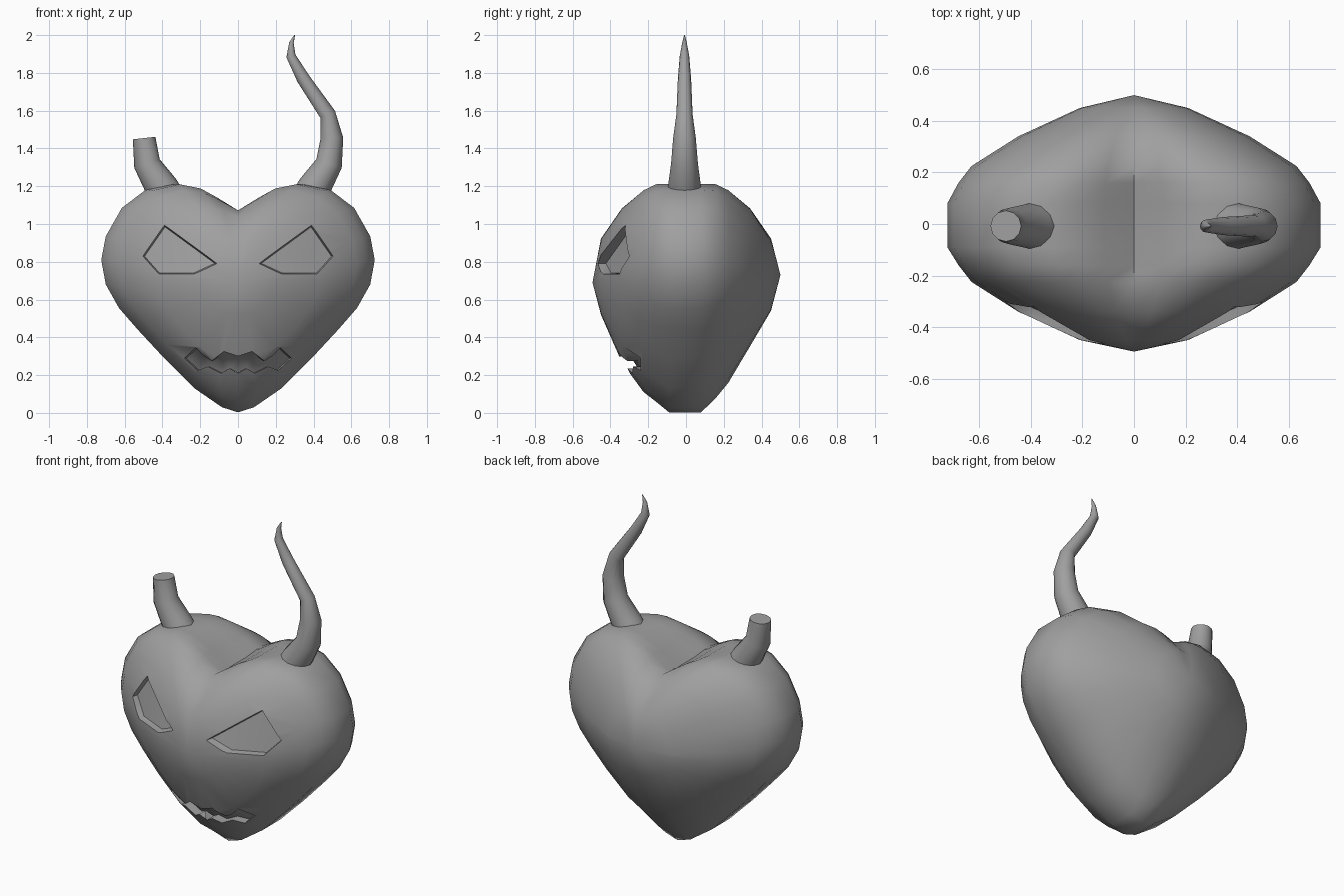
import bpy, bmesh, math
from mathutils import Vector
from mathutils.bvhtree import BVHTree

cube = bpy.data.objects.get("Cube")
if cube:
    bpy.data.objects.remove(cube)

grey = bpy.data.materials.new("matte_grey")
grey.use_nodes = True
GREY = (0.35, 0.35, 0.35, 1)
grey.diffuse_color = GREY
grey.node_tree.nodes["Principled BSDF"].inputs["Base Color"].default_value = GREY


def make_object(name, bm):
    bmesh.ops.recalc_face_normals(bm, faces=bm.faces)
    mesh = bpy.data.meshes.new(name)
    bm.to_mesh(mesh)
    mesh.materials.append(grey)
    obj = bpy.data.objects.new(name, mesh)
    bpy.context.collection.objects.link(obj)
    return obj


def activate(obj):
    bpy.ops.object.select_all(action='DESELECT')
    obj.select_set(True)
    bpy.context.view_layer.objects.active = obj


def smooth(obj, degrees):
    activate(obj)
    bpy.ops.object.shade_smooth_by_angle(angle=math.radians(degrees))


def bridge(bm, a, b):
    n = len(a)
    for i in range(n):
        j = (i + 1) % n
        bm.faces.new((a[i], a[j], b[j], b[i]))


def mirrored(half):
    # closed loop from a half outline whose ends lie on the centre line
    return half + [(-x, z) for x, z in half[-2:0:-1]]


# Heart body: outline rings that shrink and round off towards front and back
MID, WIDE, TALL = 0.72, 0.724, 0.493
HEART = mirrored([(0, 1.06), (.115, 1.135), (.21, 1.188), (.33, 1.213), (.49, 1.18),
                  (.615, 1.085), (.7, .935), (WIDE, .81), (.7, .68), (.63, .555),
                  (.53, .44), (.4, .3), (.23, .13), (.085, .03), (0, .003)])
# depth, width scale, scale above middle, scale below middle, roundness
FRONT = [(-.09, 1, 1, 1, 0), (-.16, .94, 1, .92, .05), (-.225, .87, .95, .85, .2),
         (-.34, .62, .77, .63, .5), (-.45, .29, .42, .28, .95)]
BACK = [(.08, 1, 1, 1, 0), (.16, .94, 1, .89, .05), (.225, .87, .95, .78, .2),
        (.34, .62, .77, .51, .5), (.45, .29, .42, .25, .95)]


def heart_ring(bm, y, sx, up, down, roundness):
    ring = []
    for x, z in HEART:
        h = z - MID
        if h > 0:
            dome = TALL * math.sqrt(1 - (x / WIDE) ** 2)
            h = (h + (dome - h) * roundness) * up
        else:
            bowl = math.copysign(WIDE * math.sqrt(1 - (h / MID) ** 2), x) if x else 0
            x += (bowl - x) * roundness
            h *= down
        ring.append(bm.verts.new((x * sx, y, MID + h)))
    return ring


body_bm = bmesh.new()
rings = [heart_ring(body_bm, *r) for r in FRONT[::-1] + BACK]
for a, b in zip(rings, rings[1:]):
    bridge(body_bm, a, b)
for ring, y, z in ((rings[0], -.495, .69), (rings[-1], .5, .73)):
    apex = body_bm.verts.new((0, y, z))
    for i, v in enumerate(ring):
        body_bm.faces.new((v, ring[(i + 1) % len(ring)], apex))
body = make_object("heart_body", body_bm)
surface = BVHTree.FromBMesh(body_bm)


# Carved recesses whose floors follow the body surface
def front_y(x, z):
    return surface.ray_cast(Vector((x, -2, z)), Vector((0, 1, 0)))[0].y


def carve(name, outline, depth, taper):
    n = len(outline)
    cx = sum(p[0] for p in outline) / n
    cz = sum(p[1] for p in outline) / n
    floor = [(cx + (x - cx) * taper, cz + (z - cz) * taper) for x, z in outline]
    bm = bmesh.new()
    outer = [bm.verts.new((x, -.8, z)) for x, z in outline]
    lip = [bm.verts.new((x, front_y(x, z) - .01, z)) for x, z in outline]
    inner = [bm.verts.new((x, front_y(x, z) + depth, z)) for x, z in floor]
    bridge(bm, outer, lip)
    bridge(bm, lip, inner)
    bm.faces.new(outer)
    bm.faces.new(inner)
    bmesh.ops.triangulate(bm, faces=bm.faces)
    cutter = make_object(name, bm)
    cutter.hide_render = True
    mod = body.modifiers.new(name, 'BOOLEAN')
    mod.operation, mod.solver, mod.object = 'DIFFERENCE', 'EXACT', cutter
    activate(body)
    bpy.ops.object.modifier_apply(modifier=name)
    bpy.data.objects.remove(cutter)


EYE = [(.39, .995), (.11, .79), (.23, .735), (.42, .735), (.505, .83)]
MOUTH = mirrored([(0, .3), (.075, .325), (.14, .275), (.18, .3), (.225, .345),
                  (.285, .29), (.215, .225), (.16, .245), (.09, .21),
                  (.045, .235), (0, .21)])
carve("left_eye_cutter", EYE, .04, .94)
carve("right_eye_cutter", [(-x, z) for x, z in EYE], .04, .94)
carve("mouth_cutter", MOUTH, .06, .96)
smooth(body, 60)

# Horns: tapered tubes along a curved path (x, z, radius)
HORN = [(.34, 1.09, .09), (.405, 1.195, .088), (.482, 1.32, .071),
        (.497, 1.455, .06), (.475, 1.58, .043), (.345, 1.77, .035),
        (.28, 1.89, .025), (.283, 1.96, .012), (.3, 2, .002)]


def horn(name, side, path, sides=12):
    bm = bmesh.new()
    loops = []
    for i, (x, z, r) in enumerate(path):
        a, b = path[max(i - 1, 0)], path[min(i + 1, len(path) - 1)]
        along = Vector((b[0] - a[0], 0, b[1] - a[1])).normalized()
        across = Vector((along.z, 0, -along.x))
        loop = []
        for k in range(sides):
            t = math.tau * k / sides
            p = Vector((x, 0, z)) + across * r * math.cos(t)
            loop.append(bm.verts.new((side * p.x, r * math.sin(t) - .008, p.z)))
        loops.append(loop)
    for a, b in zip(loops, loops[1:]):
        bridge(bm, a, b)
    bm.faces.new(loops[0])
    bm.faces.new(loops[-1])
    smooth(make_object(name, bm), 50)


horn("left_horn", 1, HORN)
horn("right_horn_broken", -1, HORN[:4])
